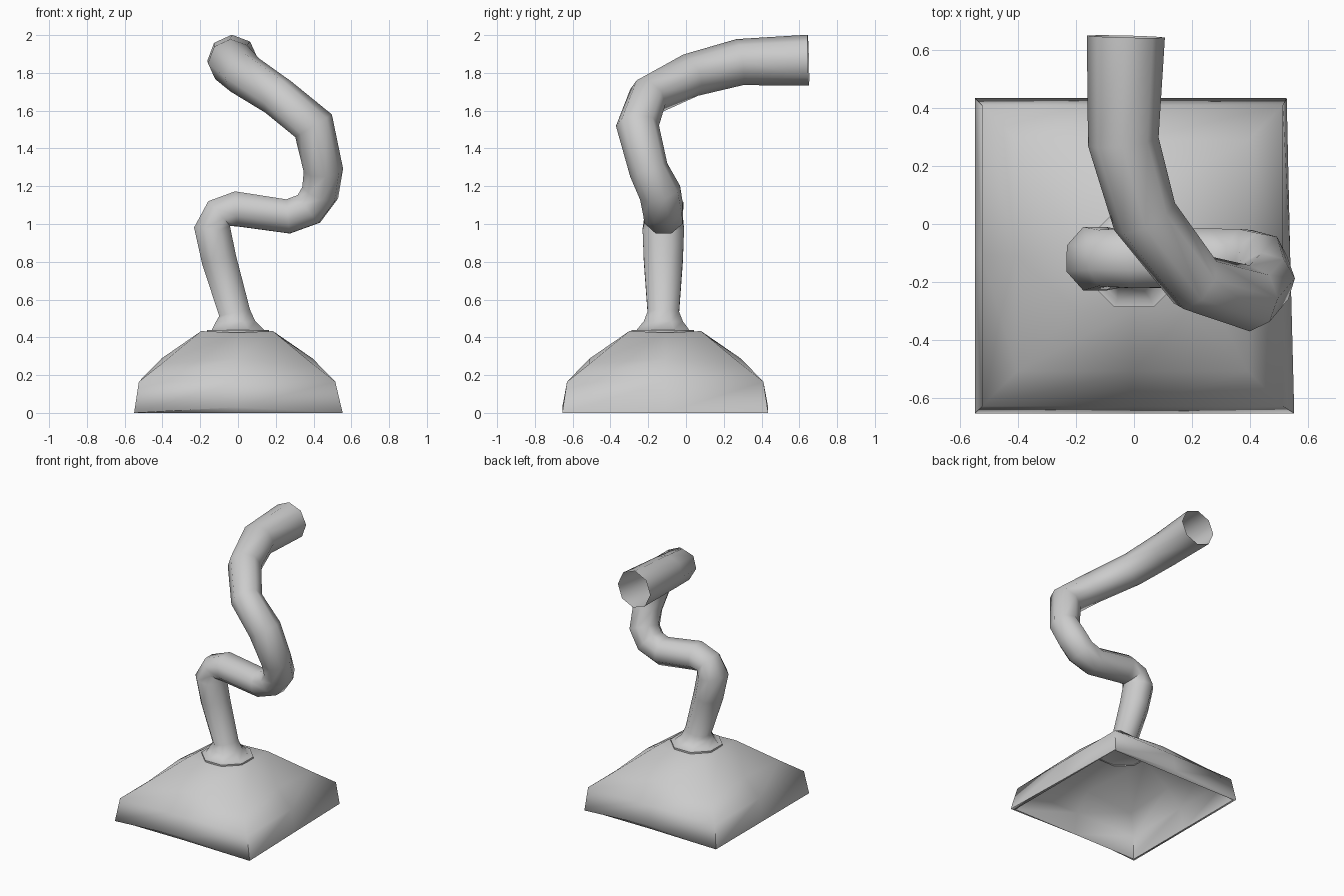
import bpy, bmesh, math
from mathutils import Vector

if "Cube" in bpy.data.objects:
    bpy.data.objects.remove(bpy.data.objects["Cube"])


def finish(bm, name, angle):
    bmesh.ops.recalc_face_normals(bm, faces=bm.faces)
    me = bpy.data.meshes.new(name)
    bm.to_mesh(me)
    bm.free()
    ob = bpy.data.objects.new(name, me)
    bpy.context.collection.objects.link(ob)
    bpy.ops.object.select_all(action='DESELECT')
    ob.select_set(True)
    bpy.context.view_layer.objects.active = ob
    bpy.ops.object.shade_smooth_by_angle(angle=math.radians(angle))
    return ob


def bridge(bm, a, b):
    n = len(a)
    for i in range(n):
        bm.faces.new((a[i], a[(i + 1) % n], b[(i + 1) % n], b[i]))


# Hollow square dome base: corner and mid-edge points per ring
CX, CY = -0.005, -0.11
UNIT = [(-1, -1), (0, -1), (1, -1), (1, 0), (1, 1), (0, 1), (-1, 1), (-1, 0)]


def square_ring(bm, half, corner_z, x_mid_z, y_mid_z):
    ring = []
    for ux, uy in UNIT:
        z = corner_z if ux and uy else (x_mid_z if ux else y_mid_z)
        ring.append(bm.verts.new((CX + ux * half, CY + uy * half, z)))
    return ring


bm = bmesh.new()
rings = [square_ring(bm, *r) for r in (
    # inside, top to rim
    (0.183, 0.417, 0.412, 0.412),
    (0.386, 0.250, 0.275, 0.275),
    (0.503, 0.158, 0.158, 0.158),
    (0.530, 0.0, 0.0, 0.0),
    # outside, rim to top
    (0.545, 0.0, 0.0, 0.03),
    (0.520, 0.165, 0.165, 0.165),
    (0.400, 0.260, 0.288, 0.288),
    (0.190, 0.433, 0.425, 0.425))]
rings[4][2].co.x += 0.014     # slightly flared front right corner
rings[4][4].co.x -= 0.012
for a, b in zip(rings, rings[1:]):
    bridge(bm, a, b)
bm.faces.new(rings[0])
bm.faces.new(rings[-1])
finish(bm, "base", 62)


# Collar and bent pipe: one octagonal sweep (x, y, z, radius), open at the end
PATH = [
    (0.0, -0.123, 0.405, 0.176), (0.0, -0.123, 0.438, 0.178),
    (0.0, -0.122, 0.440, 0.150), (-0.012, -0.12, 0.485, 0.112),
    (-0.018, -0.12, 0.53, 0.090), (-0.10, -0.12, 0.81, 0.100),
    (-0.135, -0.12, 0.972, 0.106), (-0.10, -0.118, 1.055, 0.094),
    (-0.01, -0.118, 1.08, 0.100), (0.265, -0.118, 1.04, 0.098),
    (0.375, -0.122, 1.08, 0.100), (0.435, -0.137, 1.165, 0.102),
    (0.452, -0.197, 1.285, 0.105), (0.400, -0.257, 1.52, 0.114),
    (0.212, -0.202, 1.673, 0.108), (0.037, 0.025, 1.788, 0.116),
    (-0.037, 0.285, 1.857, 0.123), (-0.028, 0.648, 1.867, 0.135)]
pts = [Vector(p[:3]) for p in PATH]
segs = [(b - a).normalized() for a, b in zip(pts, pts[1:])]
bm = bmesh.new()
side = Vector((math.cos(math.pi / 8), math.sin(math.pi / 8), 0))
prev_t = Vector((0, 0, 1))
prev = None
for i, p in enumerate(pts):
    t = segs[-1] if i == len(segs) else (segs[i - 1] + segs[i]).normalized()
    if i < 4:
        t = Vector((0, 0, 1))
    side = prev_t.rotation_difference(t) @ side
    prev_t = t
    other = t.cross(side)
    widen = 1.12 if 5 <= i <= 11 else 1.0     # lower bends are wider across the bend plane
    ring = []
    for k in range(8):
        d = PATH[i][3] * (side * math.cos(k * math.pi / 4) + other * math.sin(k * math.pi / 4))
        d.y *= widen
        ring.append(bm.verts.new(p + d))
    if prev:
        bridge(bm, prev, ring)
    prev = ring
finish(bm, "bent_pipe", 60)
